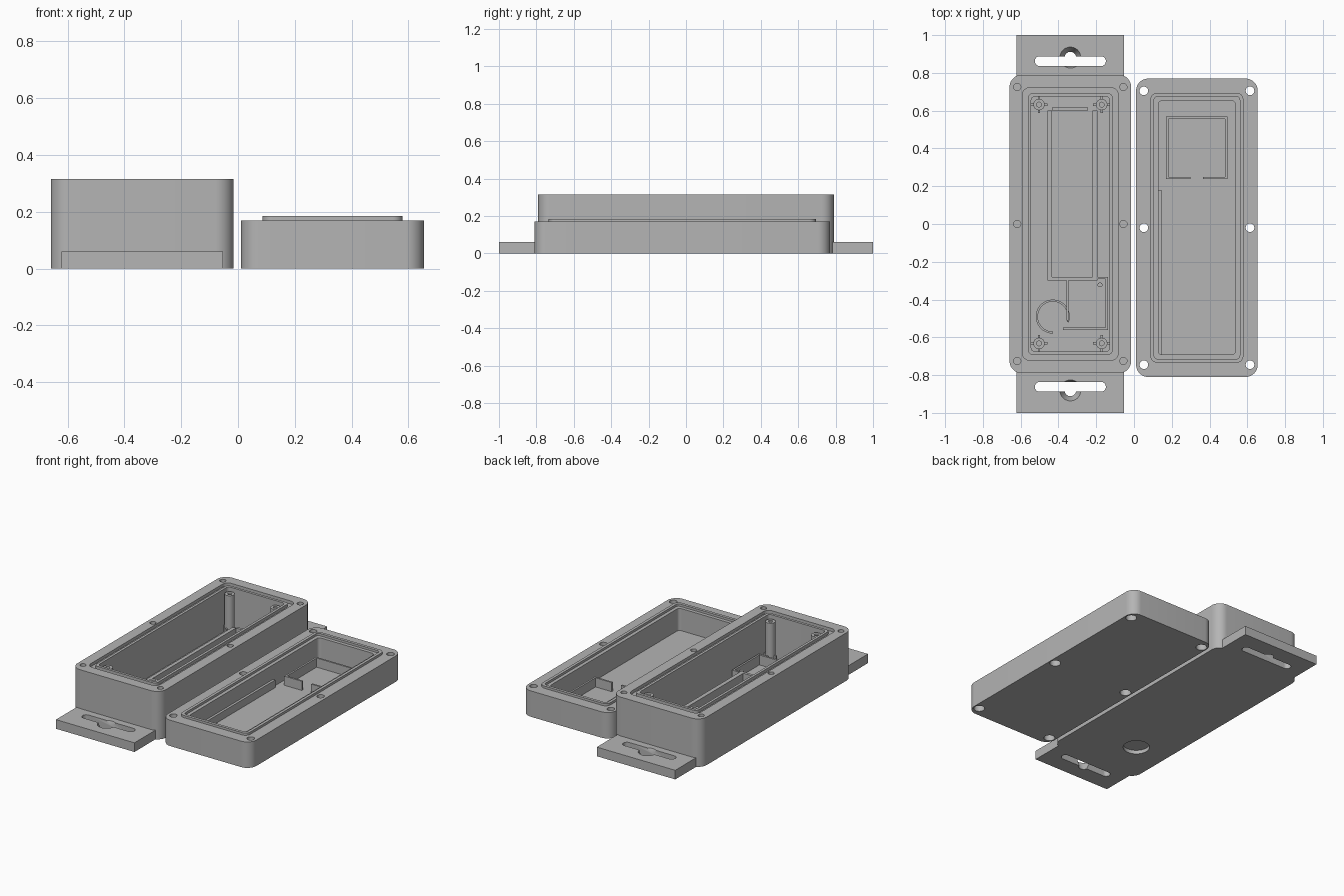
import bpy, bmesh, math

if "Cube" in bpy.data.objects:
    bpy.data.objects.remove(bpy.data.objects["Cube"])

grey = bpy.data.materials.new("plain_grey")
grey.diffuse_color = (0.46, 0.46, 0.46, 1)
grey.use_nodes = True
grey.node_tree.nodes["Principled BSDF"].inputs["Base Color"].default_value = grey.diffuse_color


def rounded(cx, cy, hx, hy, r, seg=10):
    """Outline of a rounded rectangle."""
    pts = []
    for k, (sx, sy) in enumerate([(1, 1), (-1, 1), (-1, -1), (1, -1)]):
        for i in range(seg + 1):
            a = math.pi / 2 * (k + i / seg)
            pts.append((cx + sx * (hx - r) + r * math.cos(a),
                        cy + sy * (hy - r) + r * math.sin(a)))
    return pts


def circle(cx, cy, r, n=32):
    return [(cx + r * math.cos(2 * math.pi * i / n),
             cy + r * math.sin(2 * math.pi * i / n)) for i in range(n)]


def rect(x0, x1, y0, y1):
    return [(x0, y0), (x1, y0), (x1, y1), (x0, y1)]


def arc_band(cx, cy, r0, r1, a0, a1, n=32):
    angles = [math.radians(a0 + (a1 - a0) * i / n) for i in range(n + 1)]
    return ([(cx + r1 * math.cos(a), cy + r1 * math.sin(a)) for a in angles] +
            [(cx + r0 * math.cos(a), cy + r0 * math.sin(a)) for a in reversed(angles)])


def prism(name, pts, z0, z1, top=None):
    """Extrude an outline, with an optional different top outline."""
    bm = bmesh.new()
    top = top or pts
    lo = [bm.verts.new((x, y, z0)) for x, y in pts]
    hi = [bm.verts.new((x, y, z1)) for x, y in top]
    n = len(pts)
    bm.faces.new(lo[::-1])
    bm.faces.new(hi)
    for i in range(n):
        j = (i + 1) % n
        bm.faces.new((lo[i], lo[j], hi[j], hi[i]))
    bmesh.ops.recalc_face_normals(bm, faces=bm.faces)
    me = bpy.data.meshes.new(name)
    bm.to_mesh(me)
    bm.free()
    ob = bpy.data.objects.new(name, me)
    bpy.context.collection.objects.link(ob)
    me.materials.append(grey)
    return ob


def boolean(target, tool, op='DIFFERENCE'):
    bpy.context.view_layer.objects.active = target
    m = target.modifiers.new("cut", 'BOOLEAN')
    m.operation, m.object, m.solver = op, tool, 'EXACT'
    bpy.ops.object.modifier_apply(modifier=m.name)
    bpy.data.objects.remove(tool, do_unlink=True)


def cut(target, pts, z0, z1, top=None):
    boolean(target, prism("cutter", pts, z0, z1, top), 'DIFFERENCE')


# ---- deep case ----
BX, HX, HY, BH, FLOOR = -0.337, 0.322, 0.79, 0.315, 0.035
case = prism("case_body", rounded(BX, 0, HX, HY, 0.065), 0, BH)
cut(case, rounded(BX, 0, HX - 0.115, HY - 0.115, 0.02), FLOOR, 0.4)

# seal groove around the opening
groove = prism("cutter", rounded(BX, 0, HX - 0.068, HY - 0.068, 0.04), BH - 0.02, 0.4)
cut(groove, rounded(BX, 0, HX - 0.098, HY - 0.098, 0.025), 0.2, 0.5)
boolean(case, groove)

# blind screw holes and round recess underneath
for sx in (-1, 1):
    for y in (-0.725, 0, 0.725):
        cut(case, circle(BX + sx * 0.281, y, 0.019, 20), 0.1, 0.4)
cut(case, circle(-0.43, -0.49, 0.081, 40), -0.1, 0.025)

# ---- mounting tabs with slot and countersunk centre hole ----
for name, s in (("front_tab", -1), ("back_tab", 1)):
    y0, y1 = sorted((s * 0.7, s * 1.0))
    tab = prism(name, rect(-0.622, -0.052, y0, y1), 0, 0.06)
    cut(tab, rounded(BX, s * 0.862, 0.188, 0.026, 0.0255), -0.1, 0.2)
    cut(tab, circle(BX, s * 0.881, 0.03), -0.001, 0.061, circle(BX, s * 0.881, 0.056))

# ---- corner posts with small base ribs ----
for sx in (-1, 1):
    for sy in (-1, 1):
        x, y = BX + sx * 0.166, sy * 0.632
        post = prism("corner_post", circle(x, y, 0.03, 28), FLOOR - 0.005, 0.295)
        cut(post, circle(x, y, 0.013, 16), 0.1, 0.4)
        for dx, dy in ((1, 0), (-1, 0), (0, 1), (0, -1)):
            cx, cy = x + dx * 0.035, y + dy * 0.035
            w, h = (0.01, 0.006) if dx else (0.006, 0.01)
            prism("post_rib", rect(cx - w, cx + w, cy - h, cy + h), FLOOR - 0.005, 0.08)

# ---- battery cradle, board frame and round holder on the case floor ----
for x0, x1, y0, y1 in ((-0.459, -0.435, -0.30, 0.60), (-0.219, -0.192, -0.30, 0.60),
                       (-0.435, -0.243, 0.60, 0.617), (-0.435, -0.219, -0.30, -0.281)):
    prism("cradle_wall", rect(x0, x1, y0, y1), FLOOR - 0.005, 0.10)
for x0, x1, y0, y1 in ((-0.358, -0.346, -0.51, -0.28), (-0.15, -0.138, -0.56, -0.28),
                       (-0.375, -0.15, -0.56, -0.547), (-0.192, -0.15, -0.292, -0.28)):
    prism("board_frame", rect(x0, x1, y0, y1), FLOOR - 0.005, 0.10)
prism("board_pin", circle(-0.18, -0.322, 0.013, 16), FLOOR - 0.005, 0.09)
prism("round_holder", arc_band(-0.43, -0.49, 0.079, 0.09, -20, 270), FLOOR - 0.005, 0.09)

# ---- shallow lid, lying open side up ----
LX, LY, LH, LF = 0.333, -0.02, 0.17, 0.025
lid = prism("lid_body", rounded(LX, LY, HX, HY, 0.065), 0, LH)
cut(lid, rounded(LX, LY, HX - 0.118, HY - 0.118, 0.02), LF, 0.4)
for sx in (-1, 1):
    for y in (-0.725, 0, 0.725):
        x = LX + sx * 0.281
        cut(lid, circle(x, LY + y, 0.023, 24), -0.1, 0.4)
        cut(lid, circle(x, LY + y, 0.034, 24), -0.1, 0.06)

# raised sealing lip
lip = prism("lid_lip", rounded(LX, LY, HX - 0.076, HY - 0.076, 0.035), LH - 0.005, 0.185)
cut(lip, rounded(LX, LY, HX - 0.095, HY - 0.095, 0.02), 0, 0.4)

# square frame with an opening, and the side rail
for x0, x1, y0, y1 in ((0.17, 0.182, 0.237, 0.568), (0.483, 0.495, 0.237, 0.568),
                       (0.182, 0.483, 0.556, 0.568), (0.182, 0.298, 0.237, 0.249),
                       (0.366, 0.483, 0.237, 0.249)):
    prism("lid_frame", rect(x0, x1, y0, y1), LF - 0.005, 0.085)
prism("lid_rail", rect(0.127, 0.145, -0.69, 0.18), LF - 0.005, 0.075)

# smooth the round surfaces, keep edges sharp
bpy.ops.object.select_all(action='DESELECT')
for ob in bpy.data.objects:
    ob.select_set(True)
bpy.context.view_layer.objects.active = case
bpy.ops.object.shade_smooth_by_angle(angle=math.radians(30))
